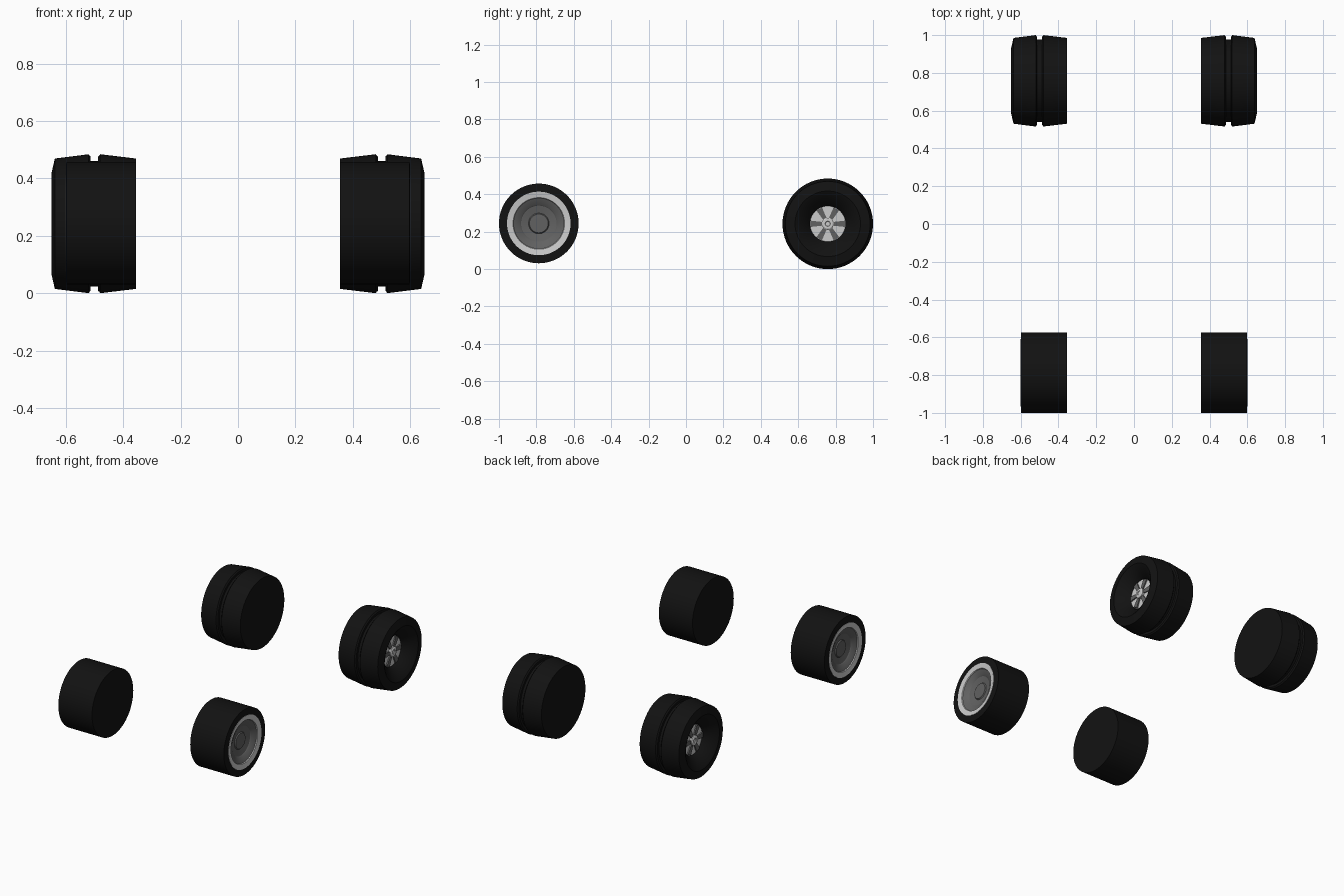
import bpy, bmesh, math
from mathutils import Matrix

if "Cube" in bpy.data.objects:
    bpy.data.objects.remove(bpy.data.objects["Cube"])

SEGMENTS = 64


def material(name, value):
    m = bpy.data.materials.new(name)
    m.diffuse_color = (value, value, value, 1)
    m.use_nodes = True
    m.node_tree.nodes["Principled BSDF"].inputs["Base Color"].default_value = m.diffuse_color
    return m


rubber = material("rubber", 0.006)
dark_metal = material("dark_metal", 0.12)


def finish(bm, name, side, y, z, mat):
    # Local z is the axle; turn it to point outwards along x
    rot = Matrix.Rotation(side * math.pi / 2, 4, 'Y')
    bm.transform(Matrix.Translation((0, y, z)) @ rot)
    bmesh.ops.recalc_face_normals(bm, faces=bm.faces)
    me = bpy.data.meshes.new(name)
    bm.to_mesh(me)
    bm.free()
    ob = bpy.data.objects.new(name, me)
    bpy.context.collection.objects.link(ob)
    if mat:
        me.materials.append(mat)
    bpy.context.view_layer.objects.active = ob
    ob.select_set(True)
    bpy.ops.object.shade_smooth_by_angle(angle=math.radians(25))
    ob.select_set(False)


def lathe(name, profile, side, y, z, mat=None):
    # Profile points are (radius, distance along the axle)
    bm = bmesh.new()
    vs = [bm.verts.new((r, 0, h)) for r, h in profile]
    edges = [bm.edges.new(p) for p in zip(vs, vs[1:])]
    bmesh.ops.spin(bm, geom=vs + edges, axis=(0, 0, 1), cent=(0, 0, 0),
                   angle=2 * math.pi, steps=SEGMENTS, use_duplicate=False)
    bmesh.ops.remove_doubles(bm, verts=bm.verts, dist=1e-5)
    finish(bm, name, side, y, z, mat)


def spokes(name, side, y, z):
    # Six tapered blades running from the hub to the rim
    bm = bmesh.new()
    for i in range(6):
        turn = Matrix.Rotation(math.radians(60 * i + 30), 4, 'Z')
        outline = [(0.02, -0.009), (0.092, -0.017), (0.092, 0.017), (0.02, 0.009)]
        face = bm.faces.new([bm.verts.new((r, w, 0.575)) for r, w in outline])
        ext = bmesh.ops.extrude_face_region(bm, geom=[face])
        new = [g for g in ext["geom"] if isinstance(g, bmesh.types.BMVert)]
        bmesh.ops.translate(bm, verts=new, vec=(0, 0, 0.013))
        bmesh.ops.transform(bm, matrix=turn, verts=list(set(face.verts) | set(new)))
    finish(bm, name, side, y, z, dark_metal)


FRONT_TYRE = [(0, 0.355), (0.213, 0.355), (0.213, 0.598), (0.17, 0.6), (0.168, 0.56), (0, 0.56)]
FRONT_RIM = [(0.17, 0.58), (0.17, 0.602), (0.138, 0.597), (0.13, 0.58), (0.13, 0.565)]
FRONT_DISH = [(0.137, 0.592), (0.1, 0.577), (0.095, 0.572), (0.055, 0.564), (0.05, 0.57), (0, 0.571)]

REAR_TYRE = [(0, 0.355), (0.227, 0.355), (0.242, 0.48), (0.237, 0.483), (0.234, 0.487),
             (0.218, 0.487), (0.218, 0.513), (0.234, 0.513), (0.237, 0.517), (0.242, 0.52),
             (0.227, 0.638), (0.175, 0.65), (0.165, 0.645), (0.105, 0.595), (0.095, 0.575),
             (0.09, 0.565), (0, 0.565)]
REAR_DISC = [(0.095, 0.566), (0.095, 0.58), (0, 0.58)]
REAR_HUB = [(0.032, 0.575), (0.032, 0.594), (0.026, 0.598), (0.014, 0.598), (0.012, 0.593), (0, 0.593)]

for side, label in ((1, "right"), (-1, "left")):
    # Front wheels
    pos = (side, -0.787, 0.244)
    lathe(f"front_{label}_tyre", FRONT_TYRE, *pos, rubber)
    lathe(f"front_{label}_rim", FRONT_RIM, *pos)
    lathe(f"front_{label}_dish", FRONT_DISH, *pos, dark_metal)
    # Rear wheels
    pos = (side, 0.758, 0.242)
    lathe(f"rear_{label}_tyre", REAR_TYRE, *pos, rubber)
    lathe(f"rear_{label}_disc", REAR_DISC, *pos)
    lathe(f"rear_{label}_hub", REAR_HUB, *pos)
    spokes(f"rear_{label}_spokes", *pos)
